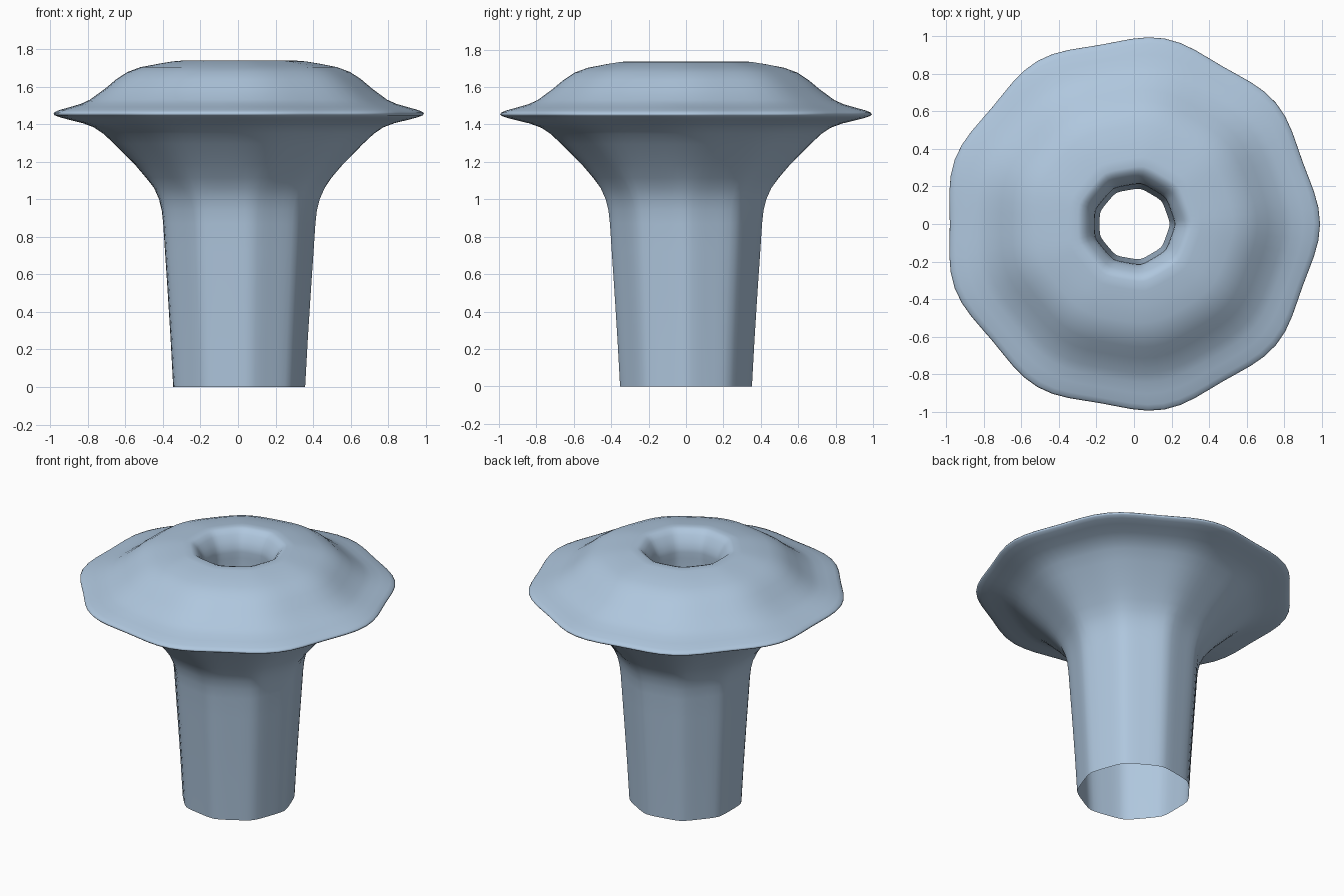
import bpy, bmesh, math

if "Cube" in bpy.data.objects:
    bpy.data.objects.remove(bpy.data.objects["Cube"])

SEG = 72

# Profile (radius, height): stem foot, flare, rim, cap, central hole, inner tube
PROFILE = [(.358, 0), (.372, .25), (.388, .5), (.403, .72), (.413, .87), (.421, .94),
           (.436, 1.0), (.463, 1.06), (.50, 1.115), (.56, 1.185), (.67, 1.295),
           (.73, 1.35), (.78, 1.383), (.84, 1.405),
           (.92, 1.424), (.97, 1.437), (.996, 1.447), (1.003, 1.455), (.996, 1.464),
           (.97, 1.475), (.91, 1.491), (.85, 1.508), (.80, 1.53), (.72, 1.588),
           (.66, 1.638), (.60, 1.677), (.53, 1.703), (.44, 1.721), (.36, 1.734),
           (.31, 1.738), (.285, 1.73), (.26, 1.705), (.235, 1.665), (.22, 1.63),
           (.216, 1.60), (.218, 1.56), (.217, 1.48), (.211, 1.3), (.2, 1.0), (.19, .7)]


def ring_point(k, r, z, t):
    # nine-sided section: softly rounded stem and hole, rounder cap, wavy rim
    if r < .5:
        soft = .036
    else:
        soft = .022 + .012 * max(0, (r - .8) / .2)
    # sector-rounded polygon: blend of a true nonagon and a cosine wave
    d = (t + math.pi / 9) % (2 * math.pi / 9) - math.pi / 9
    poly = math.cos(math.pi / 9) / math.cos(math.pi / 9 - abs(d))
    wave = 1 - soft * (1 - math.cos(9 * t)) / 2
    rr = r * (.5 * wave + .5 * (.35 + .65 * poly)) if r < .5 else r * wave
    return (rr * math.cos(t) - .012 * r ** 3, rr * math.sin(t), z)


bm = bmesh.new()
rings = [[bm.verts.new(ring_point(k, r, z, 2 * math.pi * i / SEG)) for i in range(SEG)]
         for k, (r, z) in enumerate(PROFILE)]
for a, b in zip(rings, rings[1:]):
    for i in range(SEG):
        j = (i + 1) % SEG
        bm.faces.new((a[i], a[j], b[j], b[i])).smooth = True

mesh = bpy.data.meshes.new("mushroom_body")
bm.to_mesh(mesh)
bm.free()

# Single flat colour
mat = bpy.data.materials.new("soft_blue")
mat.diffuse_color = (.43, .57, .73, 1)
mat.use_nodes = True
mat.node_tree.nodes["Principled BSDF"].inputs["Base Color"].default_value = mat.diffuse_color
mesh.materials.append(mat)
obj = bpy.data.objects.new("mushroom_body", mesh)
bpy.context.collection.objects.link(obj)
